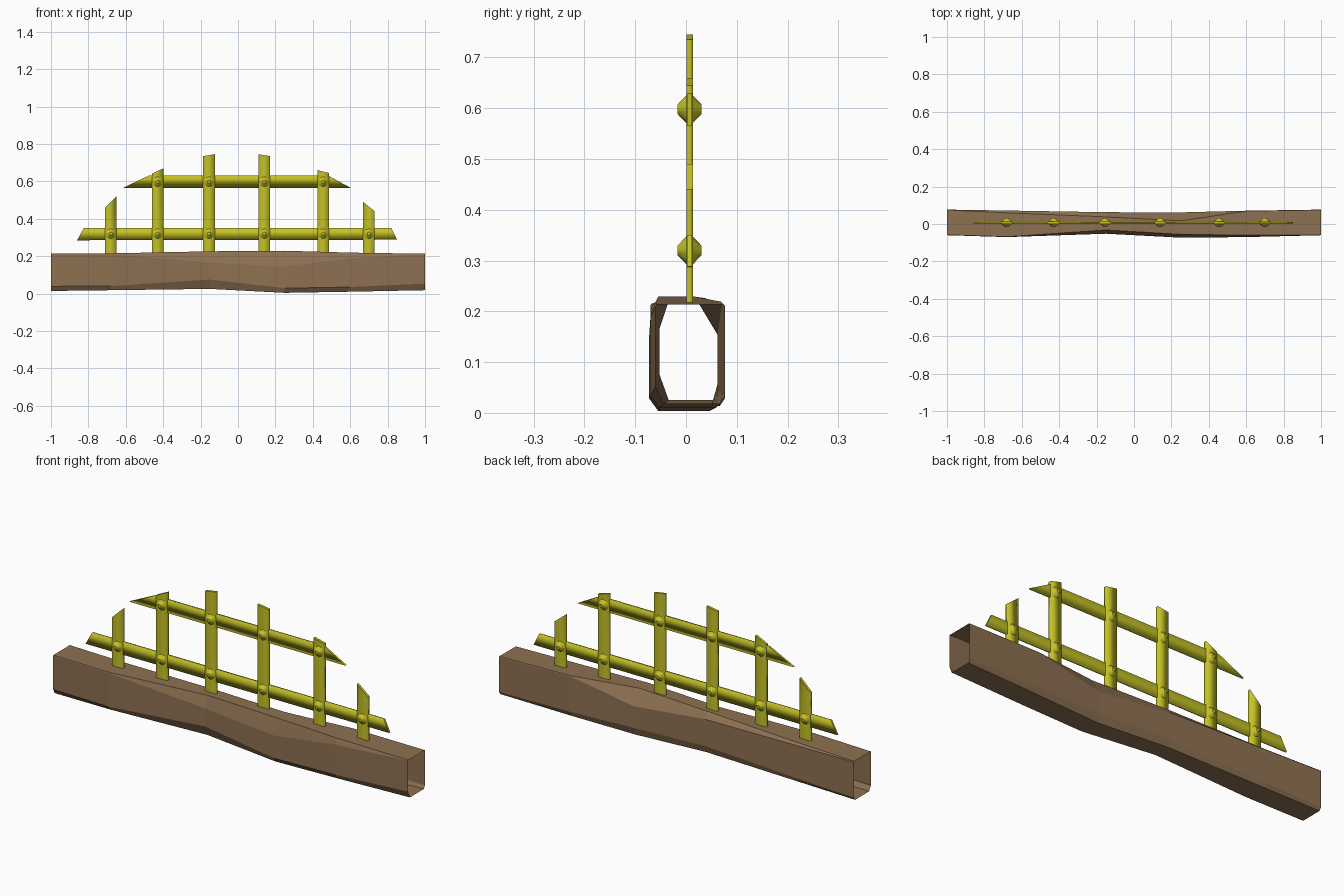
import bpy, bmesh
from math import radians
from mathutils import Matrix, Vector

cube = bpy.data.objects.get("Cube")
if cube:
    bpy.data.objects.remove(cube, do_unlink=True)


def material(name, colour):
    mat = bpy.data.materials.new(name)
    mat.use_nodes = True
    mat.diffuse_color = (*colour, 1)
    mat.node_tree.nodes["Principled BSDF"].inputs["Base Color"].default_value = (*colour, 1)
    return mat


def finish(name, bm, mat):
    mesh = bpy.data.meshes.new(name)
    bm.to_mesh(mesh)
    bm.free()
    mesh.materials.append(mat)
    obj = bpy.data.objects.new(name, mesh)
    bpy.context.collection.objects.link(obj)
    return obj


WOOD = material("brown wood", (0.27, 0.165, 0.085))
YELLOW = material("yellow paint", (0.56, 0.54, 0.02))
FENCE_Y = 0.007


# Hewn hollow beam: an open tube whose corners are cut by varying chamfers
def ring(front, back, low, high, front_top, back_top, front_low, back_low):
    return [
        (front, low + front_low[1]), (front, high - front_top[1]),
        (front + front_top[0], high), (back - back_top[0], high),
        (back, high - back_top[1]), (back, low + back_low[1]),
        (back - back_low[0], low), (front + front_low[0], low),
    ]


SHARP = (0.002, 0.003)
stations = {
    -1: ring(-.06, .077, .014, .213, SHARP, SHARP, (.015, .025), (.01, .015)),
    -.68: ring(-.07, .072, .018, .215, SHARP, (.012, .01), (.018, .022), (.01, .02)),
    -.15: ring(-.052, .063, .025, .226, (.02, .06), (.025, .03), (.018, .05), (.01, .035)),
    .25: ring(-.073, .062, .004, .229, (.018, .085), (.045, .075), (.018, .025), (.015, .04)),
    .6: ring(-.07, .071, .01, .219, (.01, .03), SHARP, (.018, .025), (.012, .025)),
    1: ring(-.06, .077, .018, .213, SHARP, SHARP, (.015, .035), (.01, .015)),
}
bm = bmesh.new()
loops = [[bm.verts.new((x, y, z)) for y, z in pts] for x, pts in stations.items()]
for a, b in zip(loops, loops[1:]):
    for i in range(len(a)):
        j = (i + 1) % len(a)
        bm.faces.new((a[i], b[i], b[j], a[j]))
bmesh.ops.recalc_face_normals(bm, faces=bm.faces)
finish("beam", bm, WOOD)


# Thin boards with soft long edges and sharp sawn ends
def board(name, outline, depth, upright):
    bm = bmesh.new()
    front, back = ([bm.verts.new((x, FENCE_Y + s * depth, z)) for x, z in outline]
                   for s in (-1, 1))
    bm.faces.new(front)
    bm.faces.new(back[::-1])
    for i in range(4):
        j = (i + 1) % 4
        side = bm.faces.new((front[j], front[i], back[i], back[j]))
        # Outline runs bottom, right, top, left
        if (i % 2 == 0) == upright:
            for edge in side.edges:
                edge.smooth = False
    bmesh.ops.recalc_face_normals(bm, faces=bm.faces)
    for face in bm.faces:
        face.smooth = True
    finish(name, bm, YELLOW)


# Faceted stud that stands out on both sides of a crossing
def stud(name, x, z):
    bm = bmesh.new()
    for s in (-1, 1):
        turn = Matrix.Rotation(radians(90 * s), 4, "X")
        place = Matrix.Translation(Vector((x, FENCE_Y - s * 0.0135, z)))
        bmesh.ops.create_cone(bm, cap_ends=True, segments=8, radius1=0.031,
                              radius2=0.009, depth=0.021, matrix=place @ turn)
    for face in bm.faces:
        face.smooth = len(face.verts) == 4
    finish(name, bm, YELLOW)


# Upright slats: centre, top left height, top right height
slats = [(-.68, .46, .52), (-.43, .64, .67), (-.155, .735, .745),
         (.14, .745, .735), (.455, .66, .645), (.70, .49, .44)]
HALF = 0.031
for n, (x, left, right) in enumerate(slats, 1):
    board(f"slat_{n}", [(x - HALF, .213), (x + HALF, .213), (x + HALF, right),
                        (x - HALF, left)], 0.0065, True)
    stud(f"lower_stud_{n}", x, .32)
    if 1 < n < len(slats):
        stud(f"upper_stud_{n}", x, .598)

# Horizontal rails with slanted ends
board("lower_rail", [(-.86, .285), (.85, .288), (.82, .35), (-.825, .35)], 0.005, False)
board("upper_rail", [(-.615, .565), (.603, .565), (.48, .632), (-.475, .632)], 0.005, False)
